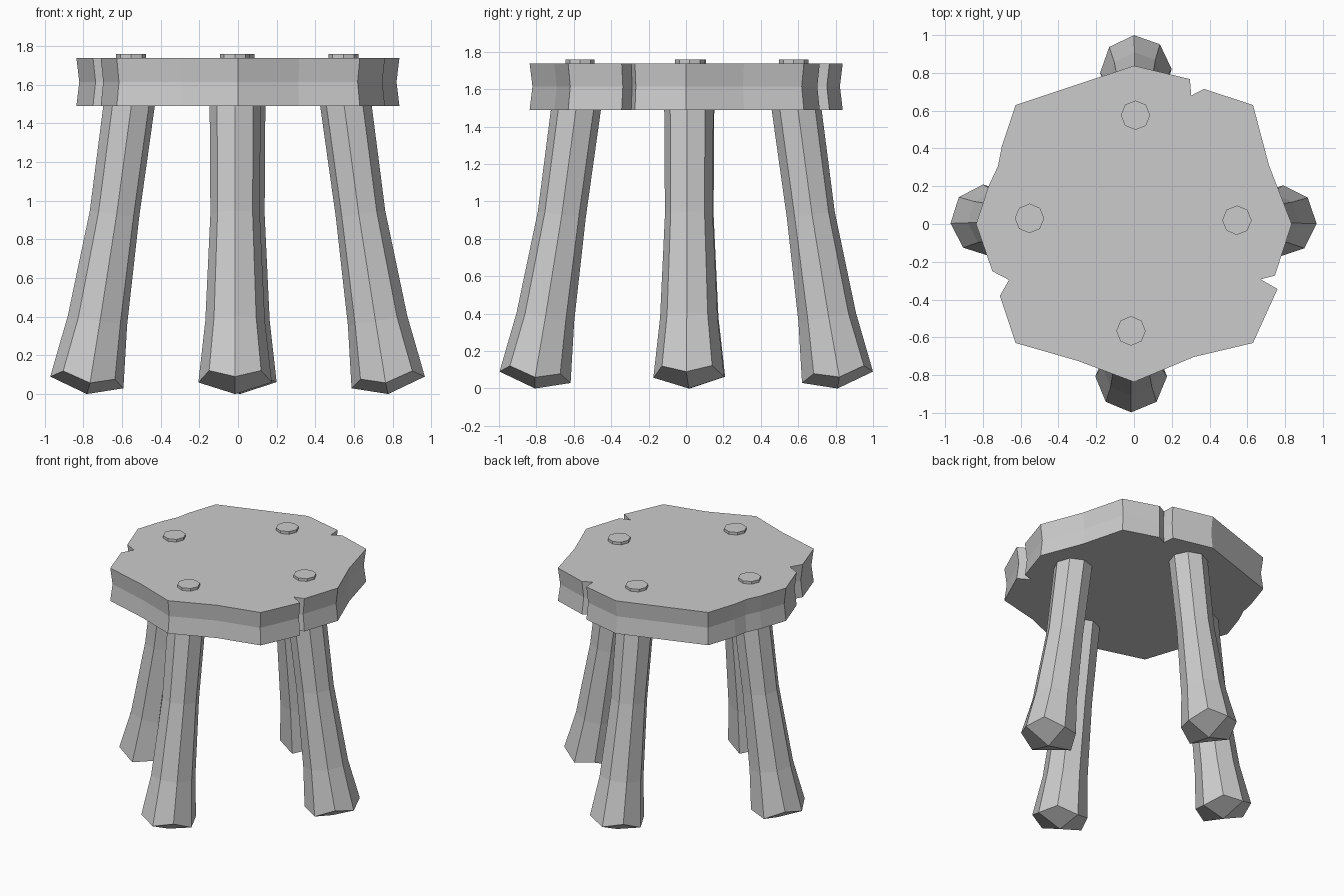
import bpy, bmesh
from math import cos, sin, pi, radians
from mathutils import Matrix, Vector

if "Cube" in bpy.data.objects:
    bpy.data.objects.remove(bpy.data.objects["Cube"])


def make_object(name, bm):
    bmesh.ops.recalc_face_normals(bm, faces=bm.faces)
    mesh = bpy.data.meshes.new(name)
    bm.to_mesh(mesh)
    bm.free()
    obj = bpy.data.objects.new(name, mesh)
    bpy.context.collection.objects.link(obj)
    return obj


def bridge(bm, a, b):
    n = len(a)
    for i in range(n):
        bm.faces.new((a[i], a[(i + 1) % n], b[(i + 1) % n], b[i]))


# Seat: irregular slab with chipped notches and a slightly pinched waist
OUTLINE = [(.835, 0), (.715, .31), (.63, .63), (.37, .715), (.303, .68),
           (.296, .767), (0, .838), (-.627, .63), (-.70, .41), (-.72, .307),
           (-.77, .2), (-.836, 0), (-.75, -.25), (-.662, -.296), (-.71, -.38),
           (-.627, -.63), (-.296, -.725), (0, -.836), (.317, -.704),
           (.63, -.63), (.76, -.344), (.67, -.293), (.746, -.273)]
bm = bmesh.new()
rings = [[bm.verts.new((x * s, y * s, z)) for x, y in OUTLINE]
         for z, s in ((1.49, 1), (1.615, .982), (1.738, 1))]
bridge(bm, rings[0], rings[1])
bridge(bm, rings[1], rings[2])
bm.faces.new(rings[0])
bm.faces.new(rings[2])
make_object("seat", bm)


# Legs: flared octagonal posts, each foot closed by four quads round a low point
def leg(name, heading, reach, twist, shift):
    # rows: height, outward position, radius, tilt of the ring
    rows = [(.06, 0, .19, .16), (.38, -.055, .154, .16),
            (.93, -.143, .128, .14), (1.54, -.225, .132, .12)]
    place = Matrix.Translation(shift) @ Matrix.Rotation(radians(heading), 4, 'Z')
    bm = bmesh.new()
    rings = []
    for k, (z, out, r, tilt) in enumerate(rows):
        ring = []
        for i in range(8):
            a = i * pi / 4 + radians(twist)
            lift = .04 if k == 0 and i % 2 else 0
            dx = r * cos(a)
            p = (reach + out + dx, r * sin(a), z + tilt * dx + lift)
            ring.append(bm.verts.new(place @ Vector(p)))
        rings.append(ring)
    for a, b in zip(rings, rings[1:]):
        bridge(bm, a, b)
    foot = bm.verts.new(place @ Vector((reach, 0, 0)))
    low = rings[0]
    for i in range(0, 8, 2):
        bm.faces.new((foot, low[i], low[i + 1], low[(i + 2) % 8]))
    bm.faces.new(rings[-1])
    make_object(name, bm)


# Pegs: short octagonal plugs standing just proud of the seat
def peg(name, x, y):
    bm = bmesh.new()
    bmesh.ops.create_cone(bm, cap_ends=True, segments=8, radius1=.078,
                          radius2=.078, depth=.06,
                          matrix=Matrix.Translation((x, y, 1.728)))
    make_object(name, bm)


for side, heading, reach, twist, shift, spot in (
        ("right", 0, .777, -4, (0, .015, 0), (.545, .02)),
        ("back", 90, .81, 3, (.01, 0, 0), (.008, .576)),
        ("left", 180, .782, 5, (0, .02, 0), (-.553, .03)),
        ("front", 270, .807, 0, (-.015, 0, 0), (-.016, -.566))):
    leg(side + "_leg", heading, reach, twist, shift)
    peg(side + "_peg", *spot)
